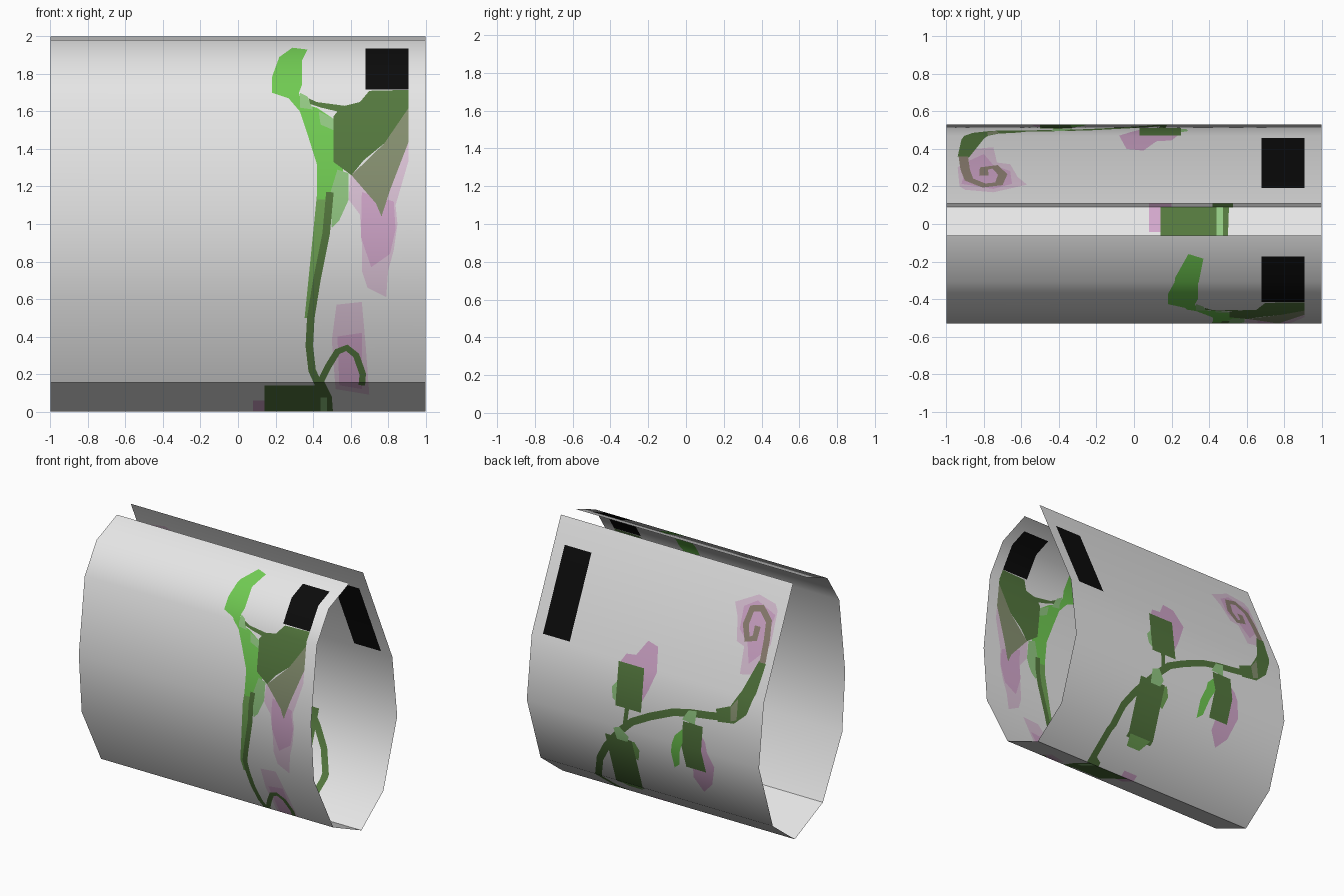
import bpy
from mathutils import Vector
from mathutils.geometry import delaunay_2d_cdt

if "Cube" in bpy.data.objects:
    bpy.data.objects.remove(bpy.data.objects["Cube"])

# ---- materials -------------------------------------------------------------
def lin(c):
    c /= 255
    return c / 12.92 if c <= 0.04045 else ((c + 0.055) / 1.055) ** 2.4

COLOURS = {
    "pale_grey": (230, 230, 230), "black": (11, 11, 11),
    "bright_green": (112, 202, 82), "dark_green": (84, 120, 62),
    "mid_green": (112, 165, 85), "light_green": (146, 200, 130),
    "olive": (134, 144, 112), "brown_grey": (146, 132, 118),
    "pink": (211, 168, 204), "light_pink": (221, 196, 216),
}
NAMES = list(COLOURS)

# ---- profile of the open rolled sheet: (y, v) -------------------------------
# v is the height on the front side and minus the height on the back side
PROFILE = [(.11, -2.0), (.47, -1.206), (.53, -.72), (.36, -.205), (.09, 0),
           (-.256, .155), (-.494, .61), (-.53, 1.07), (-.457, 1.654),
           (-.31, 1.88), (-.06, 1.98)]
SHARP = {4, 5}
HALF = 1.0

# ---- painted regions in (x, v), later ones cover earlier ones ---------------
regions = []

def paint(colour, pts, back=False):
    regions.append((NAMES.index(colour),
                    [Vector((x, -v if back else v)) for x, v in pts]))

def box(colour, x0, x1, z0, z1, back=False):
    paint(colour, [(x0, z0), (x1, z0), (x1, z1), (x0, z1)], back)

def stroke(colour, pts, w, back=False):
    """Ribbon of width w along a path."""
    p = [Vector(q) for q in pts]
    left, right = [], []
    for i, q in enumerate(p):
        d = (p[min(i + 1, len(p) - 1)] - p[max(i - 1, 0)]).normalized()
        n = Vector((-d.y, d.x)) * w / 2
        left.append(tuple(q + n))
        right.append(tuple(q - n))
    paint(colour, left + right[::-1], back)

# front blossoms
paint("light_pink", [(.6, 1.27), (.59, 1.13), (.65, 1.05), (.66, .9), (.66, .75), (.69, .66),
                     (.79, .61), (.8, .75), (.83, .86), (.85, 1.0), (.84, 1.1), (.91, 1.34), (.91, 1.44)])
paint("pink", [(.66, 1.17), (.83, 1.12), (.84, .97), (.81, .84), (.71, .77), (.655, .93)])
paint("light_pink", [(.525, .57), (.66, .585), (.68, .36), (.7, .09), (.52, .12), (.5, .38)])
paint("pink", [(.53, .4), (.66, .42), (.66, .12), (.54, .14)])
# front leaf and stalk
paint("mid_green", [(.42, 1.15), (.37, .65), (.355, .5), (.39, .5), (.47, 1.05), (.48, 1.15)])
paint("bright_green", [(.37, 1.93), (.29, 1.94), (.22, 1.89), (.18, 1.78), (.18, 1.70), (.27, 1.67),
                       (.33, 1.6), (.37, 1.48), (.42, 1.32), (.42, 1.13), (.48, 1.13), (.56, 1.25),
                       (.56, 1.31), (.51, 1.4), (.51, 1.56), (.42, 1.62), (.34, 1.64), (.325, 1.7),
                       (.34, 1.74), (.34, 1.87)])
paint("light_green", [(.53, 1.29), (.59, 1.27), (.59, 1.13), (.54, 1.02), (.5, .98), (.49, 1.16)])
paint("light_green", [(.33, 1.7), (.37, 1.68), (.4, 1.61), (.33, 1.62)])
paint("light_green", [(.43, 1.6), (.51, 1.56), (.51, 1.5), (.44, 1.53)])
# front flower cup
paint("dark_green", [(.376, 1.67), (.42, 1.65), (.57, 1.63), (.65, 1.65), (.7, 1.71), (.91, 1.715),
                     (.91, 1.61), (.78, 1.43), (.67, 1.34), (.605, 1.26), (.51, 1.33), (.51, 1.575),
                     (.53, 1.6), (.445, 1.62), (.385, 1.64)])
paint("olive", [(.91, 1.62), (.91, 1.44), (.81, 1.18), (.765, 1.04), (.735, 1.11), (.605, 1.26), (.78, 1.43)])
# front stem and small arch
stroke("dark_green", [(.49, 1.17), (.47, .95), (.42, .7), (.388, .5), (.38, .35), (.395, .22), (.44, .12)], .04)
stroke("dark_green", [(.43, .14), (.48, .24), (.53, .32), (.58, .34), (.63, .3), (.665, .2), (.66, .14)], .035)
# bottom leaf
box("pink", .08, .2, -.03, .06)
box("dark_green", .14, .45, 0, .14)
paint("dark_green", [(.41, .17), (.46, .16), (.5, .08), (.51, -.05), (.42, -.02)])
box("light_green", .44, .475, .0, .075)

# back blossoms
paint("light_pink", [(-.93, 1.8), (-.94, 1.58), (-.85, 1.36), (-.75, 1.34), (-.73, 1.52), (-.66, 1.54),
                     (-.62, 1.69), (-.57, 1.78), (-.75, 1.87), (-.9, 1.84)], True)
paint("pink", [(-.92, 1.77), (-.88, 1.5), (-.8, 1.42), (-.75, 1.55), (-.66, 1.62), (-.65, 1.77), (-.75, 1.83)], True)
paint("pink", [(.24, 1.19), (.2, 1.26), (.12, 1.27), (.05, 1.38), (-.04, 1.36), (-.08, 1.2),
               (-.02, 1.05), (.03, .95), (.1, 1.1)], True)
paint("pink", [(-.48, .85), (-.53, .79), (-.587, .6), (-.53, .43), (-.44, .34), (-.375, .45), (-.4, .6)], True)
# back branch
stroke("dark_green", [(.5, 0), (.51, .18), (.45, .37), (.365, .5), (.21, .68), (.1, .785), (-.05, .863),
                      (-.24, .943), (-.39, .976), (-.57, 1.0), (-.76, 1.04)], .055, True)
paint("dark_green", [(-.62, .97), (-.76, .99), (-.86, 1.08), (-.92, 1.25), (-.94, 1.45), (-.88, 1.46),
                     (-.8, 1.24), (-.72, 1.11), (-.6, 1.06)], True)
paint("olive", [(-.78, 1.02), (-.73, 1.0), (-.72, 1.1), (-.78, 1.18)], True)
# curl at the branch tip
stroke("brown_grey", [(-.91, 1.45), (-.9, 1.6), (-.88, 1.72), (-.8, 1.79), (-.72, 1.77), (-.7, 1.66),
                      (-.74, 1.57), (-.8, 1.59), (-.8, 1.67)], .05, True)
# back leaves
stroke("dark_green", [(.16, .72), (.15, .88)], .035, True)
box("dark_green", .03, .25, .87, 1.2, True)
paint("light_green", [(.25, 1.05), (.29, 1.0), (.28, .92), (.25, .9)], True)
paint("mid_green", [(.1, .62), (.07, .55), (.1, .45), (.13, .47), (.14, .6)], True)
box("dark_green", .12, .35, .18, .62, True)
paint("light_green", [(.14, .65), (.2, .72), (.26, .7), (.25, .6), (.16, .6)], True)
paint("mid_green", [(.14, .2), (.33, .2), (.3, .14), (.18, .14)], True)
stroke("dark_green", [(-.4, .97), (-.41, .85)], .05, True)
box("dark_green", -.5, -.33, .53, .9, True)
paint("bright_green", [(-.33, .84), (-.27, .78), (-.22, .63), (-.22, .49), (-.27, .53), (-.3, .65), (-.34, .74)], True)
paint("light_green", [(-.32, .91), (-.37, .99), (-.44, 1.0), (-.43, .9)], True)

# closure pads at both free edges
box("black", .68, .91, 1.717, 1.935)
box("black", .68, .91, 1.23, 1.82, True)

# ---- flat triangulation that follows every painted outline ------------------
verts, edges = [], []

def outline(pts, closed=True):
    s, n = len(verts), len(pts)
    verts.extend(Vector(p) for p in pts)
    edges.extend((s + i, s + (i + 1) % n) for i in range(n if closed else n - 1))

for _, v in PROFILE:
    outline([(-HALF, v), (HALF, v)], False)
for x in (-HALF, HALF):
    outline([(x, v) for _, v in PROFILE], False)
for _, pts in regions:
    outline(pts)
pts2, _, tris, *_ = delaunay_2d_cdt(verts, edges, [], 0, 1e-5)

def inside(p, poly):
    hit = False
    for a, b in zip(poly, poly[1:] + poly[:1]):
        if (a.y > p.y) != (b.y > p.y) and p.x < a.x + (p.y - a.y) / (b.y - a.y) * (b.x - a.x):
            hit = not hit
    return hit

def strip(v):
    for i in range(len(PROFILE) - 2):
        if v < PROFILE[i + 1][1]:
            return i
    return len(PROFILE) - 2

def blend(i, v):
    a, b = PROFILE[i][1], PROFILE[i + 1][1]
    return min(1, max(0, (v - a) / (b - a)))

# ---- roll the sheet up ------------------------------------------------------
def roll(p):
    i = strip(p.y)
    t = blend(i, p.y)
    return (p.x, PROFILE[i][0] * (1 - t) + PROFILE[i + 1][0] * t, abs(p.y))

seg = []
for (y0, v0), (y1, v1) in zip(PROFILE, PROFILE[1:]):
    seg.append(Vector((0, -(abs(v1) - abs(v0)), y1 - y0)).normalized())

def corner_normal(k, i):
    """Normal at profile point k as seen from strip i."""
    if k in SHARP or k in (0, len(PROFILE) - 1):
        return seg[i]
    return (seg[k - 1] + seg[k]).normalized()

mesh = bpy.data.meshes.new("rolled_sheet")
mesh.from_pydata([roll(p) for p in pts2], [], [list(t) for t in tris])
for name, rgb in COLOURS.items():
    mat = bpy.data.materials.new(name)
    mat.diffuse_color = (*[lin(c) for c in rgb], 1)
    mat.use_nodes = True
    mat.node_tree.nodes["Principled BSDF"].inputs["Base Color"].default_value = mat.diffuse_color
    mesh.materials.append(mat)

normals = [Vector((0, 0, 1))] * len(mesh.loops)
for poly in mesh.polygons:
    c = sum((pts2[i] for i in poly.vertices), Vector((0, 0))) / 3
    for idx, shape in regions:
        if inside(c, shape):
            poly.material_index = idx
    poly.use_smooth = True
    i = strip(c.y)
    for li in poly.loop_indices:
        t = blend(i, pts2[mesh.loops[li].vertex_index].y)
        n = corner_normal(i, i).lerp(corner_normal(i + 1, i), t).normalized()
        if n.dot(poly.normal) < 0:
            n = -n
        normals[li] = n
mesh.normals_split_custom_set(normals)

sheet = bpy.data.objects.new("rolled_sheet", mesh)
bpy.context.collection.objects.link(sheet)
